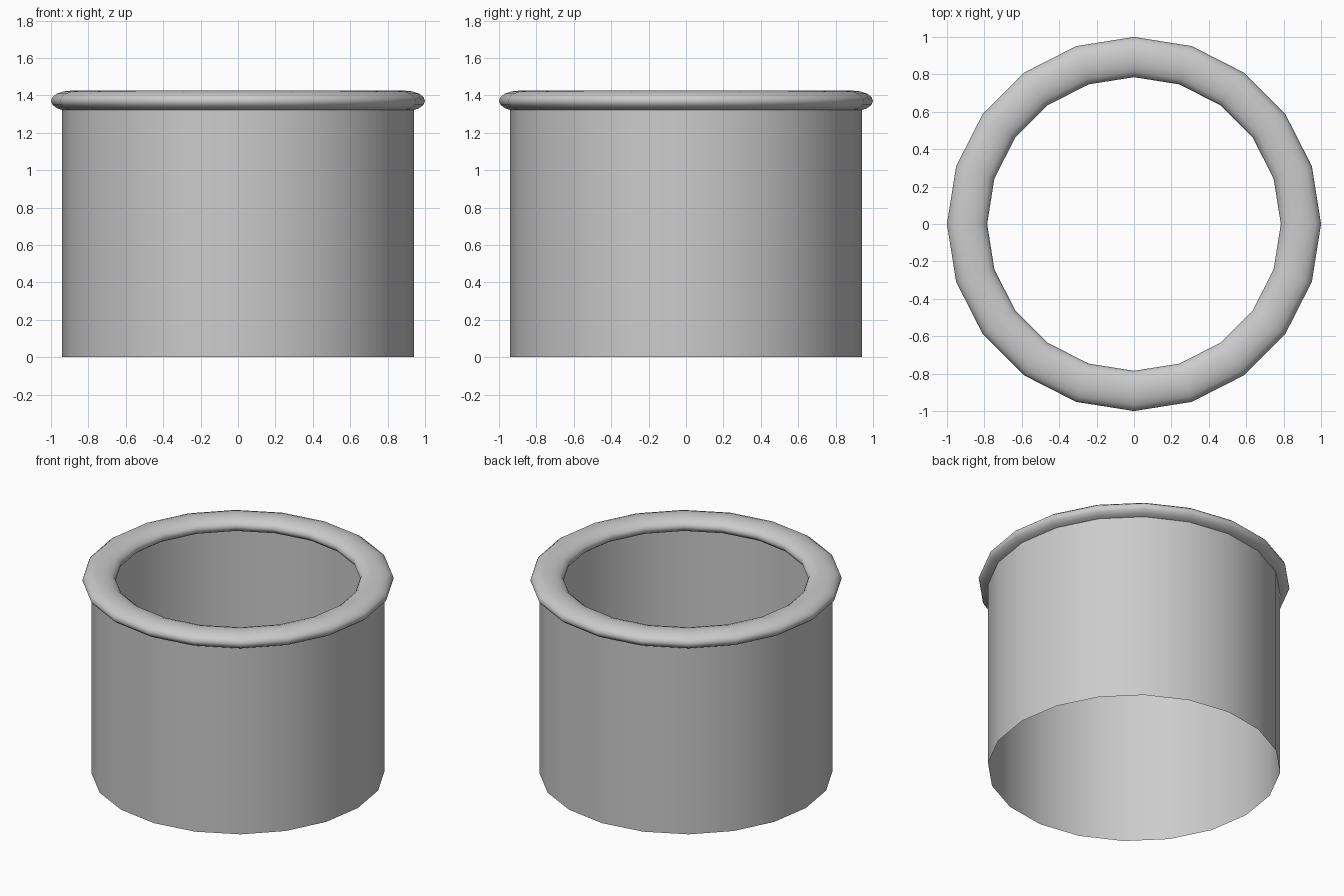
import bpy
from math import cos, sin, pi

if "Cube" in bpy.data.objects:
    bpy.data.objects.remove(bpy.data.objects["Cube"])

SIDES = 20


def lathe(name, profile, closed):
    """Revolve (radius, z) points around the z axis."""
    n = len(profile)
    verts = [(r * cos(2 * pi * s / SIDES), r * sin(2 * pi * s / SIDES), z)
             for s in range(SIDES) for r, z in profile]
    faces = []
    for s in range(SIDES):
        a, b = s * n, (s + 1) % SIDES * n
        for i in range(n if closed else n - 1):
            j = (i + 1) % n
            faces.append((a + i, b + i, b + j, a + j))
    mesh = bpy.data.meshes.new(name)
    mesh.from_pydata(verts, [], faces)
    obj = bpy.data.objects.new(name, mesh)
    bpy.context.collection.objects.link(obj)
    bpy.ops.object.select_all(action='DESELECT')
    obj.select_set(True)
    bpy.context.view_layer.objects.active = obj
    bpy.ops.object.shade_smooth_by_angle(angle=pi / 4)
    return obj


# Thin open-ended wall
lathe("tube_wall", [(0.94, 0), (0.94, 1.37)], closed=False)

# Flattened rolled rim
rim = [(0.8925 + 0.1075 * cos(2 * pi * k / 16), 1.37 + 0.055 * sin(2 * pi * k / 16))
       for k in range(16)]
lathe("rolled_rim", rim, closed=True)
